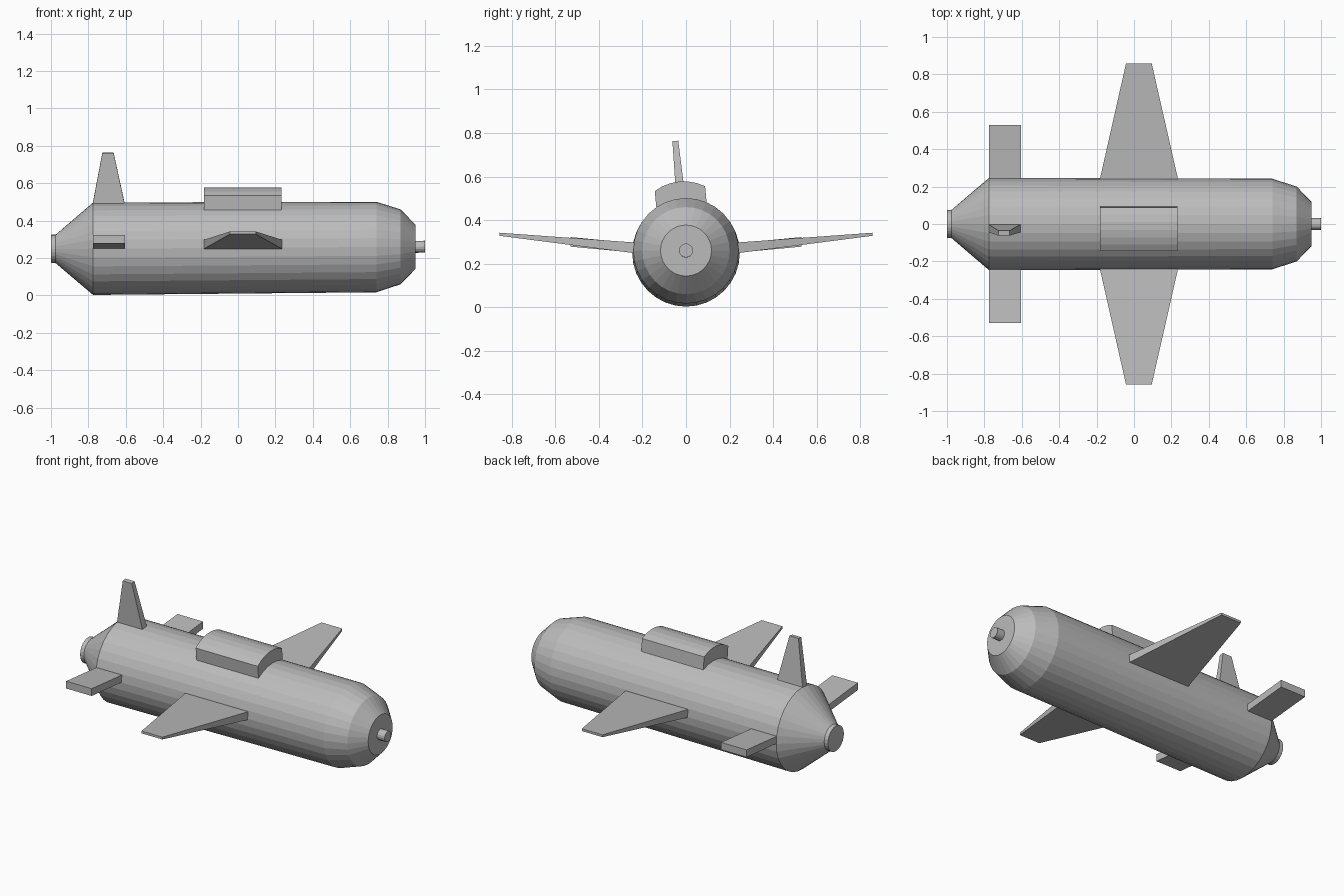
import bpy, bmesh, math
from mathutils import Matrix, Vector

cube = bpy.data.objects.get("Cube")
if cube:
    bpy.data.objects.remove(cube, do_unlink=True)

AXIS_Z = 0.2545                 # height of the body axis
PITCH = 0.006                   # slight nose-up slope
ROLL = math.radians(5.5)        # lean of the fin and hump

grey = bpy.data.materials.new("plain grey")
grey.use_nodes = True
COLOUR = (0.5, 0.5, 0.5, 1)
grey.diffuse_color = COLOUR
grey.node_tree.nodes["Principled BSDF"].inputs["Base Color"].default_value = COLOUR


def finish(name, bm):
    bmesh.ops.recalc_face_normals(bm, faces=bm.faces)
    mesh = bpy.data.meshes.new(name)
    bm.to_mesh(mesh)
    bm.free()
    mesh.materials.append(grey)
    obj = bpy.data.objects.new(name, mesh)
    bpy.context.collection.objects.link(obj)
    return obj


def loft(name, sections, matrix=Matrix()):
    """Closed solid through rings that have equal point counts."""
    bm = bmesh.new()
    rings = [[bm.verts.new(matrix @ Vector(p)) for p in s] for s in sections]
    n = len(rings[0])
    for a, b in zip(rings, rings[1:]):
        for i in range(n):
            j = (i + 1) % n
            bm.faces.new((a[i], a[j], b[j], b[i]))
    bm.faces.new(rings[0])
    bm.faces.new(rings[-1])
    return finish(name, bm)


def lathe(name, profile, sides):
    """Turn (x, radius) pairs around the body axis."""
    angles = [2 * math.pi * i / sides for i in range(sides)]
    return loft(name, [[(x, r * math.cos(a), AXIS_Z + PITCH * x + r * math.sin(a))
                        for a in angles] for x, r in profile])


def panel(x0, x1, y, low, high):
    return [(x0, y, low), (x1, y, low), (x1, y, high), (x0, y, high)]


# Body, tail plug and nose spigot
lathe("fuselage", [(-0.975, 0.076), (-0.775, 0.247), (0.74, 0.242),
                   (0.87, 0.2), (0.95, 0.117)], 32)
lathe("tail_plug", [(-1.0, 0.076), (-0.972, 0.076)], 24)
lathe("nose_spigot", [(0.94, 0.032), (1.0, 0.032)], 16)

# Wings and tailplanes, one per side
for side, s in (("left", 1), ("right", -1)):
    mirror = Matrix.Scale(s, 4, (0, 1, 0))
    loft(side + "_wing", [panel(-0.187, 0.24, 0.22, 0.246, 0.296),
                          panel(-0.043, 0.095, 0.857, 0.328, 0.342)], mirror)
    loft(side + "_tailplane", [panel(-0.775, -0.605, 0.1, 0.238, 0.281),
                               panel(-0.775, -0.605, 0.53, 0.278, 0.322)], mirror)

# Parts that lean with the roll, built around the body axis
lean = Matrix.Translation((0, 0, AXIS_Z)) @ Matrix.Rotation(ROLL, 4, 'X')


def fin_section(x0, x1, half, z):
    return [(x0, -half, z), (x1, -half, z), (x1, half, z), (x0, half, z)]


loft("tail_fin", [fin_section(-0.782, -0.6, 0.022, 0.21),
                  fin_section(-0.725, -0.665, 0.0135, 0.511)], lean)

# Dorsal hump with an arched top
HALF, SHOULDER, CROWN = 0.116, 0.291, 0.324
rise = CROWN - SHOULDER
radius = (HALF ** 2 + rise ** 2) / (2 * rise)
spread = math.asin(HALF / radius)
arch = [(radius * math.sin(a), CROWN - radius * (1 - math.cos(a)))
        for a in (spread * (i / 3 - 1) for i in range(7))]
outline = arch + [(HALF, 0.21), (-HALF, 0.21)]
loft("dorsal_hump", [[(x, y, z) for y, z in outline] for x in (-0.182, 0.232)], lean)
